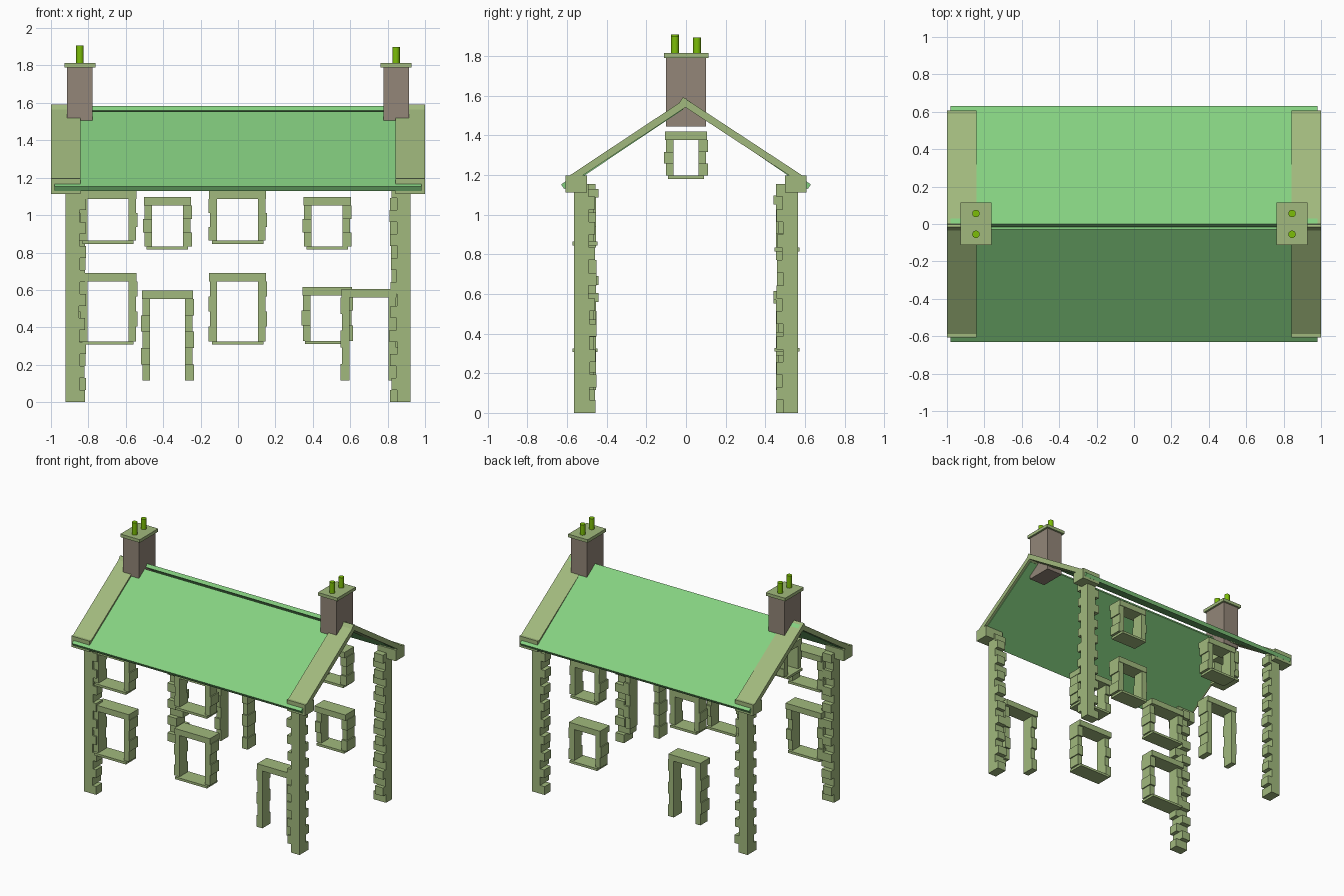
import bpy, bmesh, math, random
from mathutils import Matrix, Vector

if "Cube" in bpy.data.objects:
    bpy.data.objects.remove(bpy.data.objects["Cube"])

random.seed(4)


def srgb(r, g, b):
    def lin(c):
        c /= 255
        return c / 12.92 if c <= 0.04045 else ((c + 0.055) / 1.055) ** 2.4
    return (lin(r), lin(g), lin(b), 1)


def material(name, rgb):
    m = bpy.data.materials.new(name)
    m.diffuse_color = srgb(*rgb)
    m.use_nodes = True
    m.node_tree.nodes["Principled BSDF"].inputs["Base Color"].default_value = m.diffuse_color
    return m


STONE = material("pale stone", (161, 185, 125))
ROOF = material("light green roof", (133, 208, 128))
BRICK = material("chimney grey", (147, 134, 120))
POT = material("pot green", (124, 190, 8))


def finish(name, bm, mat):
    bmesh.ops.recalc_face_normals(bm, faces=bm.faces)
    me = bpy.data.meshes.new(name)
    bm.to_mesh(me)
    bm.free()
    me.materials.append(mat)
    ob = bpy.data.objects.new(name, me)
    bpy.context.collection.objects.link(ob)
    return ob


def box(bm, x0, x1, y0, y1, z0, z1):
    m = Matrix.Translation(((x0 + x1) / 2, (y0 + y1) / 2, (z0 + z1) / 2))
    m = m @ Matrix.Diagonal((abs(x1 - x0), abs(y1 - y0), abs(z1 - z0), 1))
    bmesh.ops.create_cube(bm, size=1, matrix=m)


def extrude_profile(name, pts, x0, x1, mat):
    """Closed (y, z) profile swept along x."""
    bm = bmesh.new()
    face = bm.faces.new([bm.verts.new((x0, y, z)) for y, z in pts])
    new = bmesh.ops.extrude_face_region(bm, geom=[face])["geom"]
    bmesh.ops.translate(bm, vec=(x1 - x0, 0, 0),
                        verts=[v for v in new if isinstance(v, bmesh.types.BMVert)])
    return finish(name, bm, mat)


# Corner quoins: stacked stones, alternately long in x and long in y
def quoin(name, x, y, sx, sy, phase):
    bm = bmesh.new()
    n = 18
    h = 1.155 / n
    for i in range(n):
        long_x = (i + phase) % 2
        lx = (0.108 if long_x else 0.076) + random.uniform(-0.006, 0.003)
        ly = (0.078 if long_x else 0.111) + random.uniform(-0.006, 0.003)
        box(bm, x, x - sx * lx, y, y - sy * ly, i * h, (i + 1) * h)
    finish(name, bm, STONE)


for sx, side in ((-1, "left"), (1, "right")):
    for sy, end in ((-1, "front"), (1, "back")):
        quoin(f"{end}_{side}_quoin", sx * 0.922, sy * 0.565, sx, sy, (sx + sy) // 2 % 2)


# Opening surrounds: lintel, staggered jamb stones and optional sill.
# Built facing -y around the origin, then rotated and moved into the wall.
def surround(name, centre, half, z0, z1, turn, sill=True, courses=4, wall=(0, 0)):
    bm = bmesh.new()
    lintel = 0.045
    box(bm, -half + 0.005, half - 0.005, 0, 0.118, z1 - lintel, z1)
    bottom = z0
    if sill:
        box(bm, -half + 0.02, half - 0.02, -0.015, 0.112, z0, z0 + 0.018)
        bottom = z0 + 0.018
    h = (z1 - lintel - bottom) / courses
    for s in (-1, 1):
        for i in range(courses):
            long = i % 2 == (0 if s < 0 else 1)
            out = half if long else half - 0.008
            inner = half - 0.048
            back = 0.104 if long else 0.092
            box(bm, s * inner, s * out, 0.004, back, bottom + i * h, bottom + (i + 1) * h)
    if turn == "front":
        m = Matrix.Translation((centre, -0.558, 0))
    elif turn == "back":
        m = Matrix.Translation((centre, 0.558, 0)) @ Matrix.Rotation(math.pi, 4, "Z")
    else:
        m = Matrix.Translation((-0.918, centre, 0)) @ Matrix.Rotation(-math.pi / 2, 4, "Z")
    bmesh.ops.transform(bm, matrix=m, verts=bm.verts)
    finish(name, bm, STONE)


for cx, tag in ((-0.695, "left"), (-0.002, "middle")):
    surround(f"front_{tag}_lower_window", cx, 0.157, 0.307, 0.69, "front")
    surround(f"front_{tag}_upper_window", cx, 0.157, 0.845, 1.13, "front", courses=3)
surround("front_door_surround", 0.70, 0.152, 0.115, 0.605, "front", sill=False, courses=5)
surround("back_lower_window", 0.477, 0.138, 0.31, 0.615, "back", courses=3)
surround("back_right_upper_window", 0.477, 0.131, 0.815, 1.097, "back", courses=3)
surround("back_left_upper_window", -0.377, 0.131, 0.815, 1.097, "back", courses=3)
surround("back_door_surround", -0.377, 0.142, 0.115, 0.597, "back", sill=False, courses=5)
surround("attic_window", 0, 0.11, 1.18, 1.42, "left", courses=3)


# Roof slopes: slabs cut square to the pitch, the rear one reaching the ridge
def slab(name, s, top_y, top_z, eave_y, eave_z, thick, x0, x1, mat):
    a, b = Vector((s * top_y, top_z)), Vector((s * eave_y, eave_z))
    d = (b - a).normalized()
    n = Vector((d.y, -d.x)) * s * thick
    extrude_profile(name, [a, b, b + n, a + n], x0, x1, mat)


slab("front_roof_slope", -1, 0.03, 1.553, 0.63, 1.152, 0.028, -0.98, 0.98, ROOF)
slab("back_roof_slope", 1, 0.0, 1.583, 0.63, 1.152, 0.028, -0.98, 0.98, ROOF)

# Gable copings with kneeler blocks at the eaves
for sx, side in ((-1, "left"), (1, "right")):
    x0, x1 = sorted((sx * 0.843, sx * 0.999))
    for sy, end in ((-1, "front"), (1, "back")):
        slab(f"{end}_{side}_coping", sy, 0.0 if sy < 0 else -0.015,
             1.586 if sy < 0 else 1.592, 0.59, 1.195, 0.036, x0, x1, STONE)
        bm = bmesh.new()
        box(bm, x0, x1, sy * 0.50, sy * 0.608, 1.112, 1.197)
        finish(f"{end}_{side}_kneeler", bm, STONE)

# Chimneys: stack, cap and two pots each
for sx, side in ((-1, "left"), (1, "right")):
    cx = sx * 0.845
    bm = bmesh.new()
    box(bm, cx - 0.068, cx + 0.068, -0.1, 0.1, 1.445, 1.792)
    finish(f"{side}_chimney_stack", bm, BRICK)
    bm = bmesh.new()
    box(bm, cx - 0.083, cx + 0.083, -0.112, 0.114, 1.79, 1.814)
    finish(f"{side}_chimney_cap", bm, STONE)
    for y, top, tag in ((-0.055, 1.908 if sx < 0 else 1.898, "front"), (0.056, 1.894, "back")):
        bm = bmesh.new()
        bmesh.ops.create_cone(bm, cap_ends=True, segments=16, radius1=0.02, radius2=0.02,
                              depth=top - 1.81,
                              matrix=Matrix.Translation((cx, y, (top + 1.81) / 2)))
        pot = finish(f"{side}_{tag}_chimney_pot", bm, POT)
        bpy.context.view_layer.objects.active = pot
        pot.select_set(True)
        bpy.ops.object.shade_smooth_by_angle()
        pot.select_set(False)
